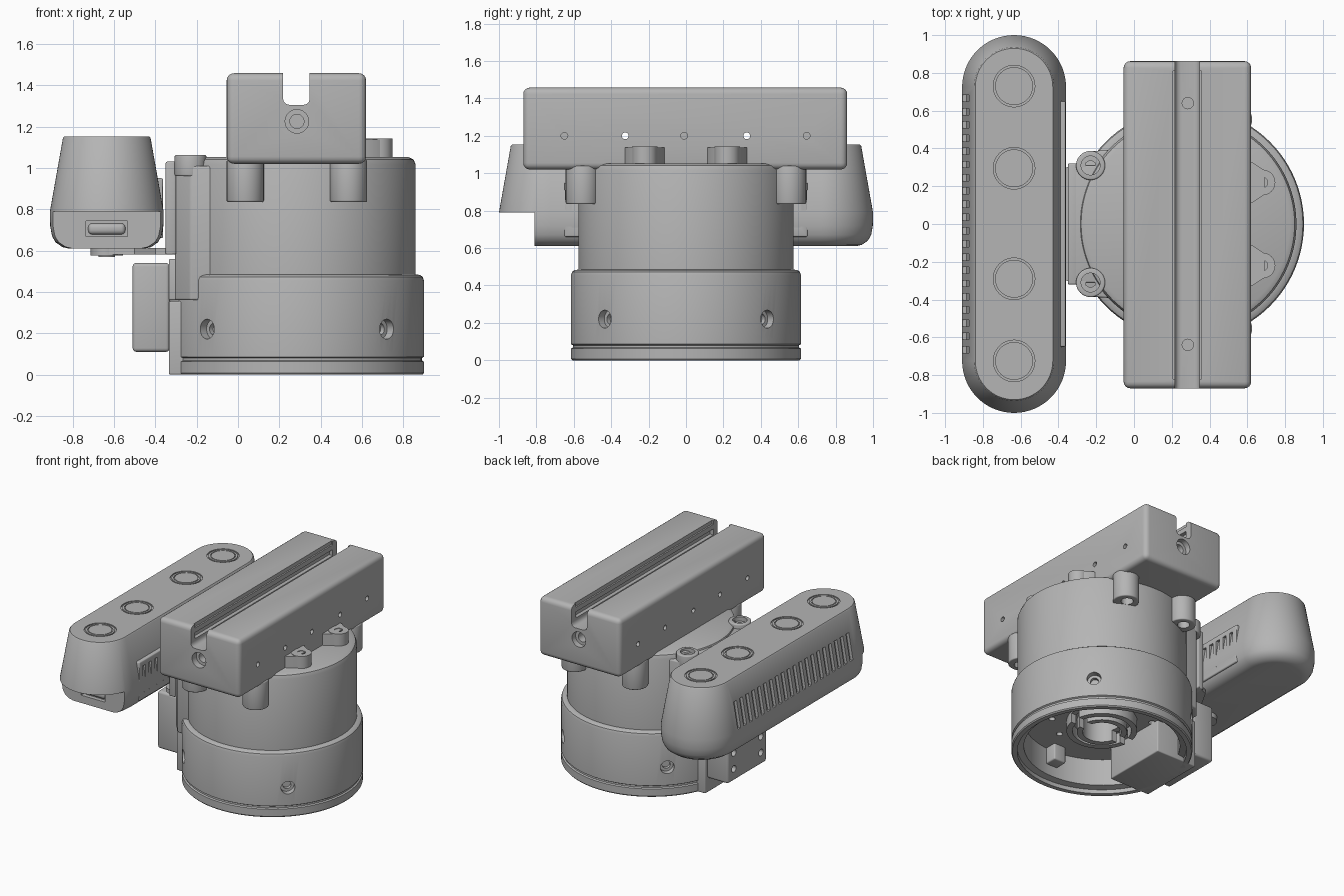
import bpy, bmesh, math
from mathutils import Matrix, Vector

cube = bpy.data.objects.get("Cube")
if cube:
    bpy.data.objects.remove(cube, do_unlink=True)

grey = bpy.data.materials.new("plain grey")
grey.use_nodes = True
tone = (0.46, 0.46, 0.46, 1)
grey.diffuse_color = tone
grey.node_tree.nodes["Principled BSDF"].inputs["Base Color"].default_value = tone

BX = 0.285    # axis of the round housing
CX = -0.635   # axis of the sensor pod


def finish(name, bm, bevel=0.0, segments=3):
    bmesh.ops.recalc_face_normals(bm, faces=bm.faces)
    if bevel:
        edges = [e for e in bm.edges if len(e.link_faces) == 2 and e.calc_face_angle() > 0.6]
        bmesh.ops.bevel(bm, geom=edges, offset=bevel, segments=segments,
                        profile=0.5, affect='EDGES', clamp_overlap=True)
    mesh = bpy.data.meshes.new(name)
    bm.to_mesh(mesh)
    bm.free()
    ob = bpy.data.objects.new(name, mesh)
    bpy.context.collection.objects.link(ob)
    mesh.materials.append(grey)
    return ob


def box(name, x, y, z, bevel=0.0, segments=3):
    bm = bmesh.new()
    lo, hi = Vector((x[0], y[0], z[0])), Vector((x[1], y[1], z[1]))
    m = Matrix.Translation((lo + hi) / 2) @ Matrix.Diagonal((*(hi - lo), 1))
    bmesh.ops.create_cube(bm, size=1, matrix=m)
    return finish(name, bm, bevel, segments)


def rod(name, start, end, r, bevel=0.0, n=32):
    bm = bmesh.new()
    a, b = Vector(start), Vector(end)
    turn = (b - a).to_track_quat('Z', 'Y').to_matrix().to_4x4()
    bmesh.ops.create_cone(bm, cap_ends=True, segments=n, radius1=r, radius2=r,
                          depth=(b - a).length, matrix=Matrix.Translation((a + b) / 2) @ turn)
    return finish(name, bm, bevel)


def prism(name, pts, z0, z1, bevel=0.0):
    bm = bmesh.new()
    face = bm.faces.new([bm.verts.new((x, y, z0)) for x, y in pts])
    ext = bmesh.ops.extrude_face_region(bm, geom=[face])
    bmesh.ops.translate(bm, vec=(0, 0, z1 - z0),
                        verts=[v for v in ext['geom'] if isinstance(v, bmesh.types.BMVert)])
    return finish(name, bm, bevel)


def lathe(name, profile, cx, cy, closed=False, n=96):
    bm = bmesh.new()
    rings = []
    for r, z in profile:
        count = n if r > 0 else 1
        rings.append([bm.verts.new((cx + r * math.cos(math.tau * i / n),
                                    cy + r * math.sin(math.tau * i / n), z)) for i in range(count)])
    pairs = list(zip(rings, rings[1:])) + ([(rings[-1], rings[0])] if closed else [])
    for a, b in pairs:
        for i in range(n):
            j = (i + 1) % n
            quad = [a[i % len(a)], a[j % len(a)], b[j % len(b)], b[i % len(b)]]
            bm.faces.new(list(dict.fromkeys(quad)))
    return finish(name, bm)


def cut(ob, *cutters):
    for c in cutters:
        c.hide_render = True
        mod = ob.modifiers.new("cut", 'BOOLEAN')
        mod.operation, mod.solver, mod.object = 'DIFFERENCE', 'EXACT', c
        bpy.context.view_layer.objects.active = ob
        bpy.ops.object.modifier_apply(modifier=mod.name)
        bpy.data.objects.remove(c, do_unlink=True)


# Round housing, hollow underneath with raised inner rings
housing = lathe("housing", [
    (0, .32), (.13, .32), (.13, .15), (.17, .15), (.17, .24), (.2, .24), (.2, .16), (.24, .16),
    (.24, .24), (.53, .24), (.53, .04), (.575, .03), (.575, 0), (.608, 0), (.615, .008),
    (.615, .062), (.605, .068), (.605, .08), (.615, .086), (.615, .455), (.609, .473),
    (.595, .482), (.575, .485), (.575, 1.015), (.565, 1.04), (.54, 1.052), (0, 1.052)], BX, 0)
for k in range(4):
    a = math.radians(45 + 90 * k)
    at = lambda r: (BX + r * math.cos(a), r * math.sin(a), .22)
    cut(housing, rod("c", at(.57), at(.7), .048), rod("c", at(.545), at(.6), .028))
cut(housing, box("c", (BX - .3, BX - .1), (-.04, .04), (.1, .23)),
    box("c", (BX + .1, BX + .3), (-.04, .04), (.1, .23)))
for k in range(10):
    a = math.tau * k / 10
    x, y = BX + .34 * math.cos(a), .34 * math.sin(a)
    cut(housing, rod("c", (x, y, .2), (x, y, .28), .022, n=16))

# Clips inside the housing
for k in range(4):
    a = math.tau * k / 4
    x, y = BX + .49 * math.cos(a), .49 * math.sin(a)
    box("inner_clip", (x - .05, x + .05), (y - .05, y + .05), (.12, .26), .01)

# Corner lugs hanging beside the housing
for x in (BX - .25, BX + .25):
    for s in (-1, 1):
        lug = rod("corner_lug", (x, s * .553, .835), (x, s * .553, 1.04), .09, .008)
        cut(lug, rod("c", (x, s * .565, .8), (x, s * .565, .9), .042))

# Flared posts on the left side of the housing top
for s in (-1, 1):
    y = s * .22
    prism("post_web", [(.5, y - .12), (.63, y - .105), (.69, y - .065),
                       (.69, y + .065), (.63, y + .105), (.5, y + .12)], 1.0, 1.138)
    post = rod("post", (.68, y, 1.0), (.68, y, 1.142), .068)
    cut(post, rod("c", (.68, y, 1.08), (.68, y, 1.2), .028))

# Flat mounting back of the housing
prism("back_pad", [(-.305, -.3), (-.23, -.385), (.0, -.4), (.0, .4), (-.23, .385), (-.305, .3)],
      .36, 1.01, .01)
box("back_foot", (-.335, .0), (-.25, .25), (.0, .355), .008)
box("back_spacer", (-.335, -.2), (-.23, .23), (.36, .56), .008)

# Connector block
connector = box("connector_block", (-.51, -.33), (-.23, .23), (.11, .54), .018)
for y in (-.16, .16):
    for z in (.2, .32, .44):
        cut(connector, rod("c", (-.55, y, z), (-.48, y, z), .025, n=20))

# Bracket that carries the pod
box("bracket_plate", (-.35, -.3), (-.32, .32), (.58, 1.03), .008)
box("bracket_flange", (-.35, -.14), (-.31, .31), (.98, 1.03), .008)
prism("bracket_arm", [(-.31, -.32), (-.4, -.28), (-.5, -.1), (CX, -.075),
                      (CX, .075), (-.5, .1), (-.4, .28), (-.31, .32)], .582, .612)
rod("bracket_tab", (CX, 0, .575), (CX, 0, .62), .078)
rod("pod_screw", (CX, 0, .568), (CX, 0, .6), .04)
for s in (-1, 1):
    screw = rod("bracket_screw", (-.23, s * .31, .96), (-.23, s * .31, 1.062), .077, .008)
    cut(screw, rod("c", (-.23, s * .31, 1.03), (-.23, s * .31, 1.1), .05),
        rod("c", (-.23, s * .31, 1.0), (-.23, s * .31, 1.05), .028, n=6))

# Grooved rail across the top
rail = box("rail", (-.055, .62), (-.87, .862), (1.02, 1.458), .035, 4)
cut(rail, box("c", (.218, .347), (-1, 1), (1.305, 1.6), .03),
    box("c", (.19, .375), (-.82, .81), (1.35, 1.395)),
    box("c", (.207, .358), (-.82, .81), (1.43, 1.5)))
for s in (-1, 1):
    cut(rail, rod("c", (BX, s * .82, 1.225), (BX, s * .95, 1.225), .057),
        rod("c", (BX, s * .76, 1.225), (BX, s * .85, 1.225), .034),
        rod("c", (BX, s * .64, 1.25), (BX, s * .64, 1.33), .03))
    cut(rail, rod("c", (-.1, s * .325, 1.2), (.7, s * .325, 1.2), .018, n=20))
    for y in (-.65, -.01, .645):
        side = .285 + s * .335
        cut(rail, rod("c", (side - .05, y, 1.2), (side + .05, y, 1.2), .018, n=20))

# Sensor pod: stacked stadium outlines
bm = bmesh.new()
half, n = .725, 32
layers = [(.61, .185), (.617, .215), (.64, .248), (.67, .265), (.72, .274),
          (.79, .275), (1.145, .212), (1.153, .205)]
rings = []
for z, r in layers:
    ring = []
    for end in (0, 1):
        for i in range(n + 1):
            a = math.pi * (end + i / n)
            ring.append(bm.verts.new((CX + r * math.cos(a),
                                      (half if end == 0 else -half) + r * math.sin(a), z)))
    rings.append(ring)
for a, b in zip(rings, rings[1:]):
    for i in range(len(a)):
        j = (i + 1) % len(a)
        bm.faces.new([a[i], a[j], b[j], b[i]])
bm.faces.new(rings[0])
bm.faces.new(rings[-1])
pod = finish("sensor_pod", bm)
cut(pod, box("c", (-1.2, 0), (-1.3, -.81), (.4, .79)))

# Port on the notched front end
prism_bm = box("c", (CX - .1, CX + .1), (-.9, -.78), (.668, .742))
cut(pod, prism_bm)
box("port_insert", (CX - .09, CX + .09), (-.803, -.75), (.678, .732), .02)

# Ring grooves around the lenses
for y in (-.725, -.29, .295, .73):
    cut(pod, lathe("c", [(.1, 1.145), (.11, 1.145), (.11, 1.2), (.1, 1.2)], CX, y, True, 48))
    cut(pod, lathe("c", [(.08, 1.147), (.086, 1.147), (.086, 1.2), (.08, 1.2)], CX, y, True, 48))

# Vent panel and vent slots on both long sides
panel = box("vent_panel", (-.43, -.362), (-.65, .65), (.66, .95), .008)


def vents(x, z, tilt, count=20):
    bm = bmesh.new()
    for i in range(count):
        y = -.665 + 1.33 * i / (count - 1)
        m = Matrix.Translation((x, y, z)) @ Matrix.Rotation(tilt, 4, 'Y')
        bmesh.ops.create_cube(bm, size=1, matrix=m @ Matrix.Diagonal((.05, .034, .2, 1)))
    return finish("c", bm)


cut(pod, vents(-.893, .9, math.atan(.063 / .355)))
cut(panel, vents(-.36, .81, 0))

# Smooth the round parts, keep the edges crisp
bpy.ops.object.select_all(action='DESELECT')
for ob in bpy.context.collection.objects:
    if ob.type == 'MESH' and grey.name in ob.data.materials:
        ob.select_set(True)
        bpy.context.view_layer.objects.active = ob
bpy.ops.object.shade_smooth_by_angle(angle=math.radians(32))
